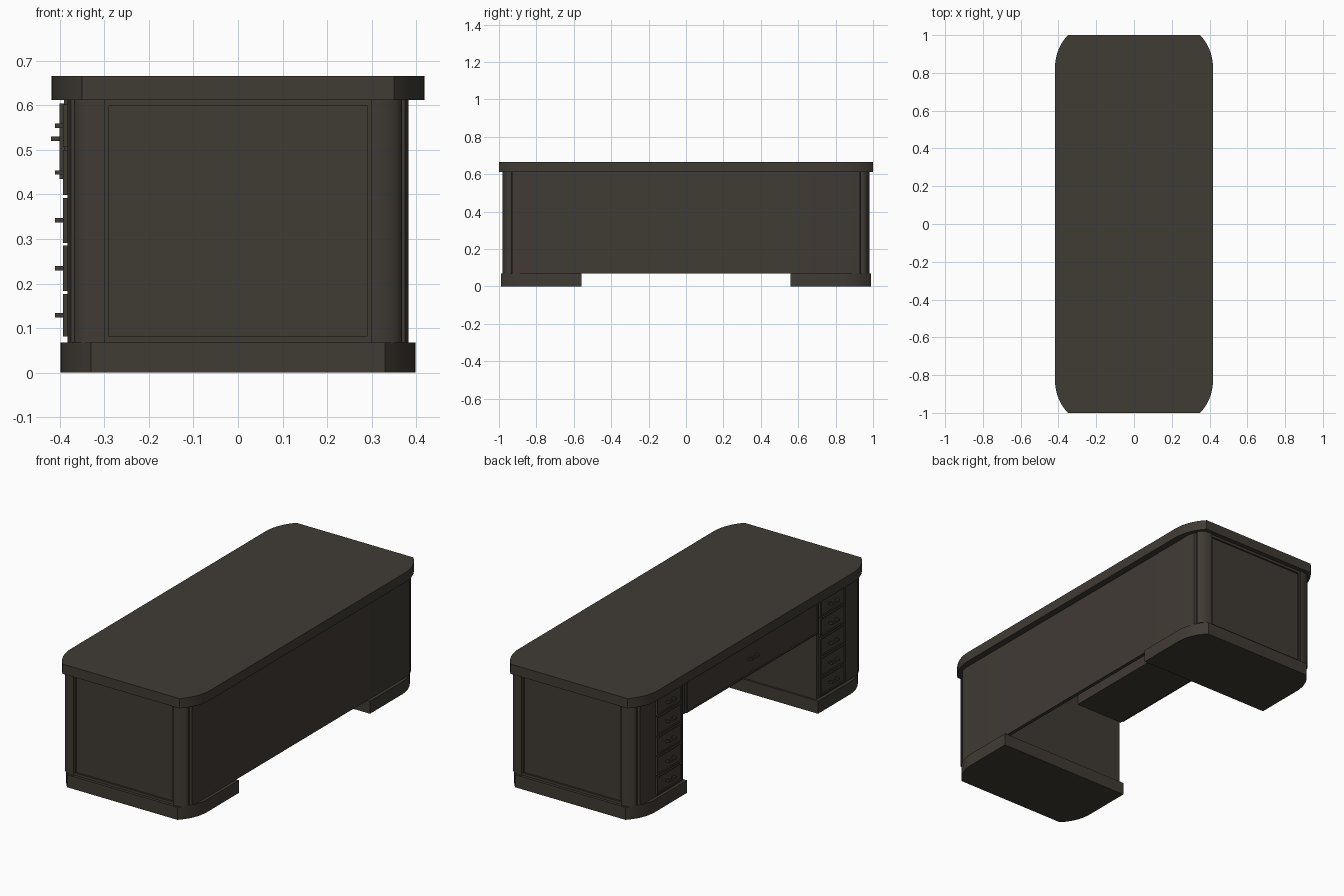
import bpy, bmesh, math

if "Cube" in bpy.data.objects:
    bpy.data.objects.remove(bpy.data.objects["Cube"])

wood = bpy.data.materials.new("dark_brown_wood")
wood.diffuse_color = (0.051, 0.043, 0.034, 1)
wood.use_nodes = True
wood.node_tree.nodes["Principled BSDF"].inputs["Base Color"].default_value = wood.diffuse_color


def finish(bm, name):
    bmesh.ops.recalc_face_normals(bm, faces=bm.faces)
    me = bpy.data.meshes.new(name)
    bm.to_mesh(me)
    bm.free()
    me.materials.append(wood)
    ob = bpy.data.objects.new(name, me)
    bpy.context.collection.objects.link(ob)
    bpy.ops.object.select_all(action='DESELECT')
    ob.select_set(True)
    bpy.context.view_layer.objects.active = ob
    bpy.ops.object.shade_smooth_by_angle(angle=math.radians(25))
    return ob


def prism(name, pts, z0, z1):
    """Extrude a plan outline from z0 to z1."""
    bm = bmesh.new()
    base = bm.faces.new([bm.verts.new((x, y, z0)) for x, y in pts])
    ext = bmesh.ops.extrude_face_region(bm, geom=[base])
    for v in ext['geom']:
        if isinstance(v, bmesh.types.BMVert):
            v.co.z = z1
    return finish(bm, name)


def box(name, x0, x1, y0, y1, z0, z1, inset=0):
    """Box; inset makes a sunken field on the -x face."""
    bm = bmesh.new()
    bmesh.ops.create_cube(bm, size=1)
    for v in bm.verts:
        v.co = ((x0, x1)[v.co.x > 0], (y0, y1)[v.co.y > 0], (z0, z1)[v.co.z > 0])
    if inset:
        bm.normal_update()
        face = min(bm.faces, key=lambda f: f.calc_center_median().x)
        bmesh.ops.inset_region(bm, faces=[face], thickness=inset)
        bmesh.ops.inset_region(bm, faces=[face], thickness=0.003, depth=-0.004)
    return finish(bm, name)


def corner(x, y, dx, dy, n=8):
    """Arc tangent to the long side at (x, y-dy), meeting the end at (x-dx, y)."""
    r = (dx * dx + dy * dy) / (2 * dx)
    a = math.asin(dy / r)
    return [(x - r + r * math.cos(a * i / n), y - dy + r * math.sin(a * i / n))
            for i in range(n + 1)]


def both_x(c):
    return c + [(-x, y) for x, y in reversed(c)]


# Table top with four rounded corners
half = both_x(corner(0.418, 1.0, 0.068, 0.17))
prism("table_top", half + [(-x, -y) for x, y in half], 0.612, 0.665)

# Pedestal plan corner: back edge, groove, rounded column, recessed end
column = [(0.368 - 0.064 * (1 - math.cos(t)), 0.945 + 0.036 * math.sin(t))
          for t in [math.pi / 2 * i / 8 for i in range(9)]]
body_corner = [(0.382, 0.89), (0.375, 0.93), (0.361, 0.932), (0.361, 0.945)] \
    + column + [(0.298, 0.981), (0.298, 0.966)]

for s, side in ((-1, "front"), (1, "rear")):
    # Plinth and pedestal body
    base = [(0.398, 0.56)] + corner(0.398, 0.99, 0.068, 0.16)
    prism(side + "_plinth", [(x, s * y) for x, y in both_x(base)], 0, 0.068)
    body = [(0.382, 0.57)] + body_corner
    prism(side + "_pedestal", [(x, s * y) for x, y in both_x(body)], 0.068, 0.612)

    # Thin moulding around the end panel
    ya, yb = sorted((s * 0.96, s * 0.975))
    for k in (-1, 1):
        xa, xb = sorted((k * 0.29, k * 0.298))
        box(side + "_panel_side_moulding", xa, xb, ya, yb, 0.07, 0.61)
    box(side + "_panel_lower_moulding", -0.298, 0.298, ya, yb, 0.068, 0.082)
    box(side + "_panel_upper_moulding", -0.298, 0.298, ya, yb, 0.598, 0.612)

    # Stack of five drawers with bar pulls
    edges = [0.078, 0.18, 0.288, 0.395, 0.503, 0.605]
    for z0, z1 in zip(edges, edges[1:]):
        y0, y1 = sorted((s * 0.59, s * 0.805))
        box(side + "_drawer", -0.392, -0.375, y0, y1, z0 + 0.003, z1 - 0.003, 0.01)
        zc, yc = (z0 + z1) / 2, s * 0.697
        box(side + "_drawer_pull", -0.411, -0.403, yc - 0.032, yc + 0.032, zc - 0.005, zc + 0.005)
        for k in (-1, 1):
            y = yc + k * 0.027
            box(side + "_pull_post", -0.405, -0.385, y - 0.005, y + 0.005, zc - 0.005, zc + 0.005)

# Modesty panel across the kneehole
box("modesty_panel", 0.362, 0.382, -0.58, 0.58, 0.068, 0.612)

# Wide centre drawer with its pull
box("centre_drawer_box", -0.39, -0.10, -0.575, 0.575, 0.43, 0.612)
box("centre_drawer_front", -0.4, -0.385, -0.565, 0.565, 0.434, 0.604, 0.01)
box("centre_drawer_pull", -0.419, -0.411, -0.035, 0.035, 0.52, 0.53)
for k in (-1, 1):
    box("centre_pull_post", -0.413, -0.39, k * 0.03 - 0.005, k * 0.03 + 0.005, 0.52, 0.53)
